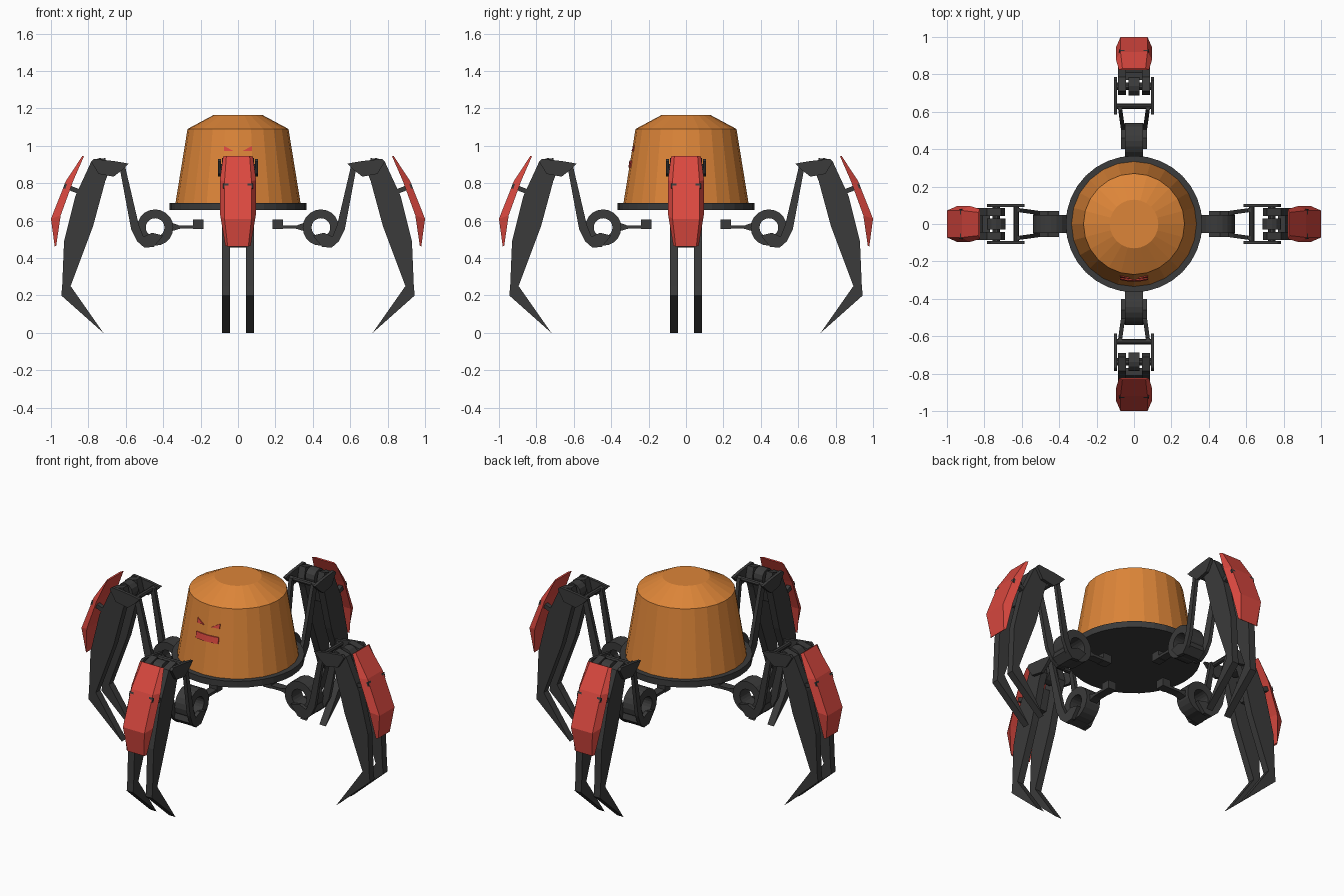
import bpy, bmesh, math

if "Cube" in bpy.data.objects:
    bpy.data.objects.remove(bpy.data.objects["Cube"])


def material(name, rgb):
    m = bpy.data.materials.new(name)
    m.diffuse_color = (*rgb, 1)
    m.use_nodes = True
    m.node_tree.nodes["Principled BSDF"].inputs["Base Color"].default_value = m.diffuse_color
    return m


ORANGE = material("orange shell", (0.72, 0.235, 0.04))
RED = material("red armour", (0.70, 0.065, 0.05))
DARK = material("dark metal", (0.043, 0.043, 0.043))


def finish(bm, name, mat, legs=False):
    """Turn a bmesh into an object; leg parts are repeated on all four sides."""
    bmesh.ops.recalc_face_normals(bm, faces=bm.faces)
    me = bpy.data.meshes.new(name)
    bm.to_mesh(me)
    bm.free()
    me.materials.append(mat)
    sides = ("right", "back", "left", "front") if legs else ("",)
    for i, side in enumerate(sides):
        ob = bpy.data.objects.new(f"{side}_{name}" if side else name, me)
        ob.rotation_euler.z = i * math.pi / 2
        bpy.context.collection.objects.link(ob)


def loft(bm, a, b):
    """Closed solid between two matching outlines."""
    va, vb = [bm.verts.new(p) for p in a], [bm.verts.new(p) for p in b]
    bm.faces.new(va)
    bm.faces.new(vb[::-1])
    n = len(va)
    for i in range(n):
        j = (i + 1) % n
        bm.faces.new((va[i], vb[i], vb[j], va[j]))


def prism(bm, outline, t0, t1, both=False):
    """Extrude an (x, z) side profile across y, optionally mirrored."""
    for s in ((1, -1) if both else (1,)):
        loft(bm, [(x, s * t0, z) for x, z in outline],
             [(x, s * t1, z) for x, z in outline])


def circle(cx, cz, r, n):
    return [(cx + r * math.cos(2 * math.pi * i / n), cz + r * math.sin(2 * math.pi * i / n))
            for i in range(n)]


def turned(name, mat, profile, n):
    """Solid of revolution from (radius, z) rings."""
    bm = bmesh.new()
    rings = [[bm.verts.new((x, y, z)) for x, y in circle(0, 0, r, n)] for r, z in profile]
    for a, b in zip(rings, rings[1:]):
        for i in range(n):
            j = (i + 1) % n
            bm.faces.new((a[i], a[j], b[j], b[i]))
    bm.faces.new(rings[0][::-1])
    bm.faces.new(rings[-1])
    finish(bm, name, mat)


# Body shell and base plate
turned("body_shell", ORANGE, [(0.335, 0.69), (0.27, 1.09), (0.13, 1.165)], 24)
turned("base_plate", DARK, [(0.365, 0.657), (0.365, 0.695)], 32)


# Face details: thin plates wrapped on the front of the shell
def on_shell(x, z, lift):
    r = 0.335 - (z - 0.69) * 0.1625 + lift
    return (x, -math.sqrt(r * r - x * x), z)


def face_plate(bm, outline):
    loft(bm, [on_shell(x, z, -0.005) for x, z in outline],
         [on_shell(x, z, 0.005) for x, z in outline])


bm = bmesh.new()
for s in (-1, 1):
    face_plate(bm, [(s * 0.075, 1.0), (s * 0.025, 0.972), (s * 0.075, 0.972)])
finish(bm, "eyes", RED)
bm = bmesh.new()
xs = [-0.075, -0.0375, 0, 0.0375, 0.075]
for a, b in zip(xs, xs[1:]):
    face_plate(bm, [(a, 0.885), (b, 0.885), (b, 0.922), (a, 0.922)])
bmesh.ops.remove_doubles(bm, verts=bm.verts, dist=1e-5)
finish(bm, "mouth", RED)

# Hip: mounting block, rod and ring
bm = bmesh.new()
prism(bm, [(0.185, 0.555), (0.24, 0.555), (0.24, 0.605), (0.185, 0.605)], -0.027, 0.027)
prism(bm, [(0.235, 0.557), (0.31, 0.557), (0.35, 0.545), (0.36, 0.59), (0.31, 0.573),
           (0.235, 0.573)], -0.025, 0.025)
finish(bm, "hip_mount", DARK, True)

bm = bmesh.new()
N = 20
loops = [[bm.verts.new((x, t, z)) for x, z in circle(0.443, 0.563, r, N)]
         for r, t in ((0.097, -0.047), (0.097, 0.047), (0.05, 0.047), (0.05, -0.047))]
for k in range(4):
    a, b = loops[k], loops[(k + 1) % 4]
    for i in range(N):
        j = (i + 1) % N
        bm.faces.new((a[i], a[j], b[j], b[i]))
finish(bm, "hip_ring", DARK, True)

# Upper leg: hooked side arms, lower cradle and cross bar
bm = bmesh.new()
arm = [(0.40, 0.52), (0.46, 0.535), (0.505, 0.515), (0.53, 0.575), (0.606, 0.9),
       (0.636, 0.9), (0.58, 0.6), (0.57, 0.55), (0.54, 0.49), (0.50, 0.455), (0.45, 0.46)]
loft_in = lambda x: 0.047 + max(0, x - 0.5) * 0.14
for s in (-1, 1):
    loft(bm, [(x, s * loft_in(x), z) for x, z in arm],
         [(x, s * (loft_in(x) + 0.022), z) for x, z in arm])
prism(bm, [(0.44, 0.47), (0.50, 0.457), (0.54, 0.492), (0.53, 0.53)], -0.05, 0.05)
prism(bm, circle(0.63, 0.89, 0.014, 8), -0.1, 0.1)
finish(bm, "upper_leg", DARK, True)

# Knee: outer brackets, pivot and central drum
bm = bmesh.new()
prism(bm, [(0.585, 0.905), (0.62, 0.87), (0.665, 0.835), (0.745, 0.85), (0.785, 0.93),
           (0.65, 0.935)][:4] + [(0.785, 0.915), (0.775, 0.927), (0.77, 0.93)]
      + ([(0.66, 0.918)]), 0.09, 0.108, True)
prism(bm, circle(0.737, 0.885, 0.02, 10), -0.1, 0.1)
prism(bm, circle(0.737, 0.885, 0.05, 12), -0.03, 0.03)
finish(bm, "knee", DARK, True)

# Lower leg: twin curved blades
bm = bmesh.new()
prism(bm, [(0.72, 0.005), (0.945, 0.2), (0.94, 0.25), (0.93, 0.49), (0.87, 0.73),
           (0.785, 0.915), (0.71, 0.935), (0.69, 0.86), (0.71, 0.81), (0.775, 0.57),
           (0.895, 0.25)], 0.042, 0.085, True)
prism(bm, [(0.80, 0.7), (0.84, 0.7), (0.81, 0.82), (0.77, 0.82)], -0.045, 0.045)
for v in bm.verts:
    if v.co.z < 0.01:
        v.co.z = 0
finish(bm, "lower_leg", DARK, True)

# Armour struts whose ends show through the plate
bm = bmesh.new()
prism(bm, [(0.83, 0.735), (0.934, 0.774), (0.926, 0.799), (0.82, 0.757)], 0.052, 0.079, True)
finish(bm, "armour_struts", DARK, True)

# Armour: chamfered plate, rows of (outer x, edge x, z outer, z edge, centre width, edge width)
rows = [(0.832, 0.824, 0.946, 0.943, 0.062, 0.08), (0.92, 0.88, 0.812, 0.815, 0.072, 0.097),
        (1.0, 0.948, 0.61, 0.628, 0.072, 0.095), (0.98, 0.972, 0.462, 0.466, 0.055, 0.068)]
bm = bmesh.new()
strips = [[bm.verts.new(p) for p in ((e, -we, ze), (o, -wo, zo), (o, wo, zo), (e, we, ze))]
          for o, e, zo, ze, wo, we in rows]
for a, b in zip(strips, strips[1:]):
    for i in range(4):
        j = (i + 1) % 4
        bm.faces.new((a[i], a[j], b[j], b[i]))
bm.faces.new(strips[0])
bm.faces.new(strips[-1][::-1])
finish(bm, "armour_plate", RED, True)
